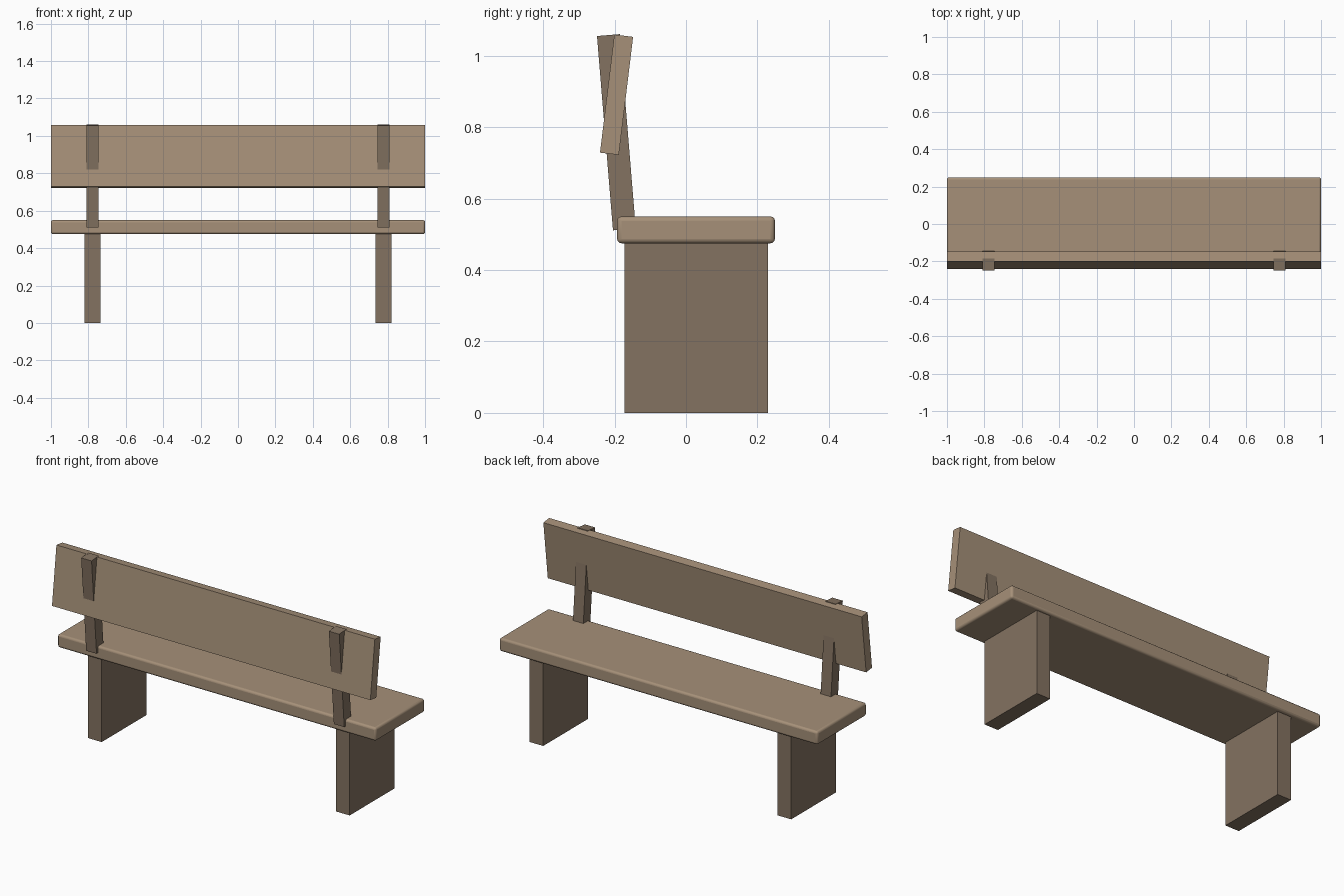
import bpy, bmesh
from math import radians

if "Cube" in bpy.data.objects:
    bpy.data.objects.remove(bpy.data.objects["Cube"])


def material(name, color):
    m = bpy.data.materials.new(name)
    m.diffuse_color = (*color, 1)
    m.use_nodes = True
    m.node_tree.nodes["Principled BSDF"].inputs["Base Color"].default_value = m.diffuse_color
    return m


light_wood = material("light_wood", (0.38, 0.28, 0.19))
dark_wood = material("dark_wood", (0.23, 0.17, 0.12))


def box(name, size, loc, mat, tilt=0):
    """Box with real dimensions, tilted about the x axis (degrees)."""
    bm = bmesh.new()
    bmesh.ops.create_cube(bm, size=1)
    bmesh.ops.scale(bm, vec=size, verts=bm.verts)
    mesh = bpy.data.meshes.new(name)
    bm.to_mesh(mesh)
    bm.free()
    mesh.materials.append(mat)
    ob = bpy.data.objects.new(name, mesh)
    ob.location = loc
    ob.rotation_euler.x = radians(tilt)
    bpy.context.collection.objects.link(ob)
    return ob


# Seat plank with rounded edges
seat = box("seat", (2, 0.442, 0.075), (0, 0.028, 0.5125), light_wood)
bevel = seat.modifiers.new("rounded_edges", 'BEVEL')
bevel.width = 0.012
bevel.segments = 3
bpy.context.view_layer.objects.active = seat
seat.select_set(True)
bpy.ops.object.shade_smooth_by_angle(angle=radians(35))

# Backrest plank
box("backrest", (2, 0.053, 0.333), (0, -0.1945, 0.891), light_wood, -6.9)

# Slab legs and leaning backrest posts on both sides
for side, sx in (("left", -1), ("right", 1)):
    box(side + "_leg", (0.086, 0.402, 0.478), (sx * 0.779, 0.029, 0.239), dark_wood)
    box(side + "_back_post", (0.065, 0.064, 0.546), (sx * 0.778, -0.195, 0.786), dark_wood, 4.7)
